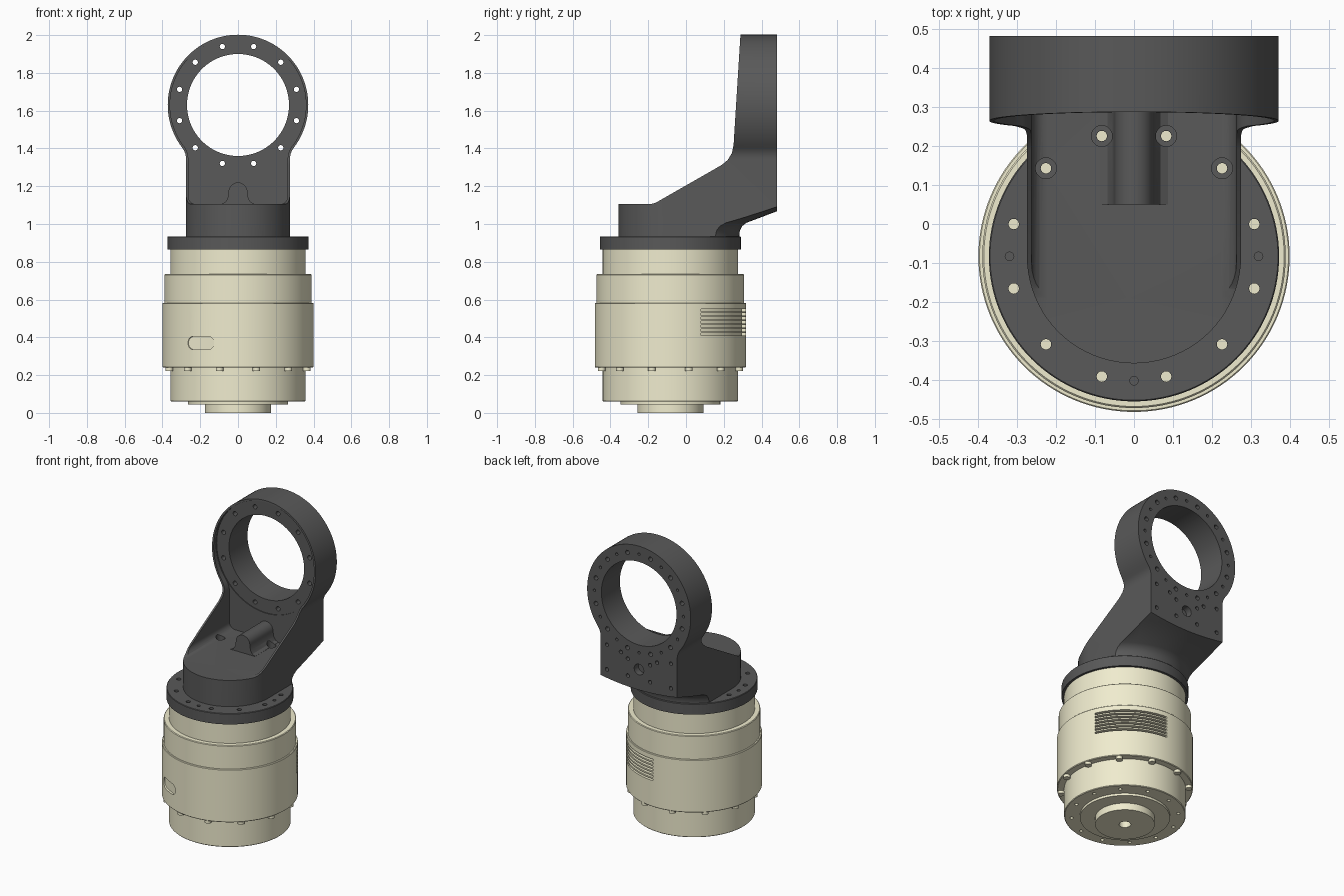
import bpy, bmesh
from math import sin, cos, pi, radians, atan2, sqrt
from mathutils import Matrix

if "Cube" in bpy.data.objects:
    bpy.data.objects.remove(bpy.data.objects["Cube"])

C = -0.083      # y of the motor axis
ZR = 1.63       # z of the ring axis


def arc(cx, cy, r, a0, a1, n):
    return [(cx + r * cos(radians(a0 + (a1 - a0) * i / n)),
             cy + r * sin(radians(a0 + (a1 - a0) * i / n))) for i in range(n + 1)]


def circle(cx, cy, r, n=20):
    return arc(cx, cy, r, 0, 360, n)[:-1]


def bolt_circle(cx, cy, r, start=15):
    return arc(cx, cy, r, start, start + 360, 12)[:-1]


def make(name, bm):
    bmesh.ops.recalc_face_normals(bm, faces=bm.faces)
    me = bpy.data.meshes.new(name)
    bm.to_mesh(me)
    bm.free()
    ob = bpy.data.objects.new(name, me)
    bpy.context.collection.objects.link(ob)
    return ob


def prisms(name, items):
    """Each item is (points, axis, start, end); all go in one object."""
    place = {'x': lambda u, v, t: (t, u, v), 'y': lambda u, v, t: (u, t, v),
             'z': lambda u, v, t: (u, v, t)}
    bm = bmesh.new()
    for pts, axis, a, b in items:
        lo = [bm.verts.new(place[axis](u, v, a)) for u, v in pts]
        hi = [bm.verts.new(place[axis](u, v, b)) for u, v in pts]
        bm.faces.new(lo)
        bm.faces.new(hi[::-1])
        for i in range(len(pts)):
            j = (i + 1) % len(pts)
            bm.faces.new((lo[i], lo[j], hi[j], hi[i]))
    return make(name, bm)


def lathe(name, profile, closed=False, steps=128):
    bm = bmesh.new()
    vs = [bm.verts.new((r, C, z)) for r, z in profile]
    es = [bm.edges.new(p) for p in zip(vs, vs[1:] + (vs[:1] if closed else []))]
    bmesh.ops.spin(bm, geom=vs + es, cent=(0, C, 0), axis=(0, 0, 1),
                   angle=2 * pi, steps=steps)
    bmesh.ops.remove_doubles(bm, verts=bm.verts, dist=1e-5)
    return make(name, bm)


def boolean(ob, cutter, op='DIFFERENCE'):
    m = ob.modifiers.new('bool', 'BOOLEAN')
    m.operation, m.object, m.solver = op, cutter, 'EXACT'
    bpy.context.view_layer.update()
    me = bpy.data.meshes.new_from_object(
        ob.evaluated_get(bpy.context.evaluated_depsgraph_get()))
    ob.modifiers.clear()
    ob.data = me
    bpy.data.objects.remove(cutter)


def finish(ob, color):
    mat = bpy.data.materials.new(ob.name + '_colour')
    mat.diffuse_color = color
    mat.use_nodes = True
    mat.node_tree.nodes["Principled BSDF"].inputs["Base Color"].default_value = mat.diffuse_color
    ob.data.materials.clear()
    ob.data.materials.append(mat)
    bpy.ops.object.select_all(action='DESELECT')
    ob.select_set(True)
    bpy.context.view_layer.objects.active = ob
    bpy.ops.object.shade_smooth_by_angle(angle=radians(30))


def outline(off, base):
    """Front outline of the bracket, inset by off: straight neck, fillet, ring."""
    w, R, rho = 0.275 - off, 0.372 - off, 0.1 + off
    cx = w + rho
    cz = ZR - sqrt((R + rho) ** 2 - cx ** 2)
    t = atan2(ZR - cz, -cx) * 180 / pi
    half = base + arc(cx, cz, rho, 180, t, 8) + arc(0, ZR, R, t - 180, 90, 40)
    return half + [(-x, z) for x, z in half[-2::-1]]


CREAM = (0.87, 0.84, 0.62, 1)
DARK = (0.10, 0.10, 0.10, 1)

# Motor housing: stepped turned body
housing = lathe('motor_housing', [
    (0, 0), (0.175, 0), (0.175, 0.045), (0.265, 0.045), (0.265, 0.06), (0.354, 0.06),
    (0.358, 0.064), (0.358, 0.24), (0.396, 0.24), (0.4, 0.244), (0.4, 0.58),
    (0.397, 0.583), (0.39, 0.583), (0.39, 0.731), (0.386, 0.735), (0.358, 0.735),
    (0.358, 0.865), (0, 0.865)])

# Cooling slots on the back right
boolean(housing, prisms('slots', [
    (arc(0, C, 0.42, 24, 88, 32) + arc(0, C, 0.378, 88, 24, 32), 'z',
     0.41 + 0.0213 * i, 0.422 + 0.0213 * i) for i in range(7)]))

# Shallow oval pocket on the front left
pocket = prisms('pocket', [(arc(0.045, 0.37, 0.035, -90, 90, 12)
                            + arc(-0.045, 0.37, 0.035, 90, 270, 12), 'y', -0.45, -0.386)])
pocket.data.transform(Matrix.Translation((0, C, 0)) @ Matrix.Rotation(radians(-30), 4, 'Z'))
boolean(housing, pocket)

# Underside holes
boolean(housing, prisms('holes', [(circle(0, C, 0.035), 'z', -0.1, 0.06)] + [
    (circle(x, y, 0.011, 12), 'z', 0, 0.1) for x, y in bolt_circle(0, C, 0.315)]))
finish(housing, CREAM)

# Bolt heads under the housing shoulder
bolts = prisms('shoulder_bolts', [(circle(x, y, 0.02), 'z', 0.222, 0.241)
                                  for x, y in bolt_circle(0, C, 0.377)])
finish(bolts, CREAM)

# Bracket: front outline, side profile and rounded plan intersected
bracket = prisms('bracket', [(outline(0, [(0.275, 0.92)]), 'y', -0.6, 0.483)])
boolean(bracket, prisms('side', [([
    (-0.7, 0.9), (-0.7, 1.105), (-0.19, 1.105), (-0.165, 1.111), (-0.14, 1.124),
    (0.19, 1.313), (0.222, 1.34), (0.243, 1.375), (0.252, 1.42), (0.29, 2.03),
    (0.6, 2.03), (0.6, 0.9)], 'x', -0.7, 0.7)]), 'INTERSECT')
boolean(bracket, prisms('plan', [(
    arc(0, C, 0.2752, 180, 360, 40) + [(0.2752, -0.05), (0.6, -0.05), (0.6, 0.7),
                                       (-0.6, 0.7), (-0.6, -0.05), (-0.2752, -0.05)],
    'z', 0.5, 2.5)]), 'INTERSECT')

# Overhang underside, turned about the motor axis
boolean(bracket, lathe('undercut', [
    (0.365, 0.8), (0.365, 0.94), (0.368, 0.965), (0.38, 0.988), (0.402, 1.006),
    (0.566, 1.068), (0.8, 1.156), (0.8, 0.8)], closed=True))

# Hollow between the side ribs and in front of the ring
boolean(bracket, prisms('hollow', [
    (outline(0.012, arc(0.223, 1.145, 0.04, -90, 0, 6)), 'y', -0.6, 0.288)]))
boolean(bracket, prisms('ring_face', [(circle(0, ZR, 0.358, 96), 'y', 0.1, 0.293)]))

# Rounded cable ridge on the floor
half = [(0.088, 1.09), (0.088, 1.106), (0.068, 1.115), (0.055, 1.135)]
boolean(bracket, prisms('ridge', [(
    half + arc(0, 1.17, 0.05, 0, 180, 16) + [(-x, z) for x, z in half[::-1]],
    'y', 0.05, 0.32)]), 'UNION')

# Round base flange
boolean(bracket, lathe('flange', [(0, 0.865), (0.373, 0.865), (0.373, 0.932),
                                  (0.37, 0.935), (0, 0.935)]), 'UNION')

# Ring bore with through holes
boolean(bracket, prisms('bore', [(circle(0, ZR, 0.27, 96), 'y', 0, 0.7)] + [
    (circle(x, z, 0.014, 16), 'y', 0, 0.7) for x, z in bolt_circle(0, ZR, 0.32)]))

# Blind holes in the back face
back = [(x, z, 0.009) for x, z in bolt_circle(0, ZR, 0.32, 0)] + [(0, 1.2, 0.035)]
for s in (-1, 1):
    back += [(s * x, z, 0.012) for x, z in
             ((0.23, 1.14), (0.23, 1.3), (0.08, 1.25), (0.08, 1.14), (0.13, 1.28))]
boolean(bracket, prisms('back_holes', [(circle(x, z, r, 16), 'y', 0.44, 0.6)
                                       for x, z, r in back]))

# Counterbores, flange bolt holes and pin holes
flange_bolts = bolt_circle(0, C, 0.32)
boolean(bracket, prisms('counterbores', [(circle(x, y, 0.027), 'z', 1.06, 1.2)
                                         for x, y in flange_bolts if y > 0.1]))
boolean(bracket, prisms('bolt_holes', [
    (circle(x, y, 0.0135, 16), 'z', 0.8, 1.2 if y > 0.1 else 0.96)
    for x, y in flange_bolts] + [
    (circle(x, y, 0.011, 16), 'z', 0.91, 0.96)
    for x, y in ((0.32, C), (-0.32, C), (0, C - 0.32))]))
finish(bracket, DARK)
